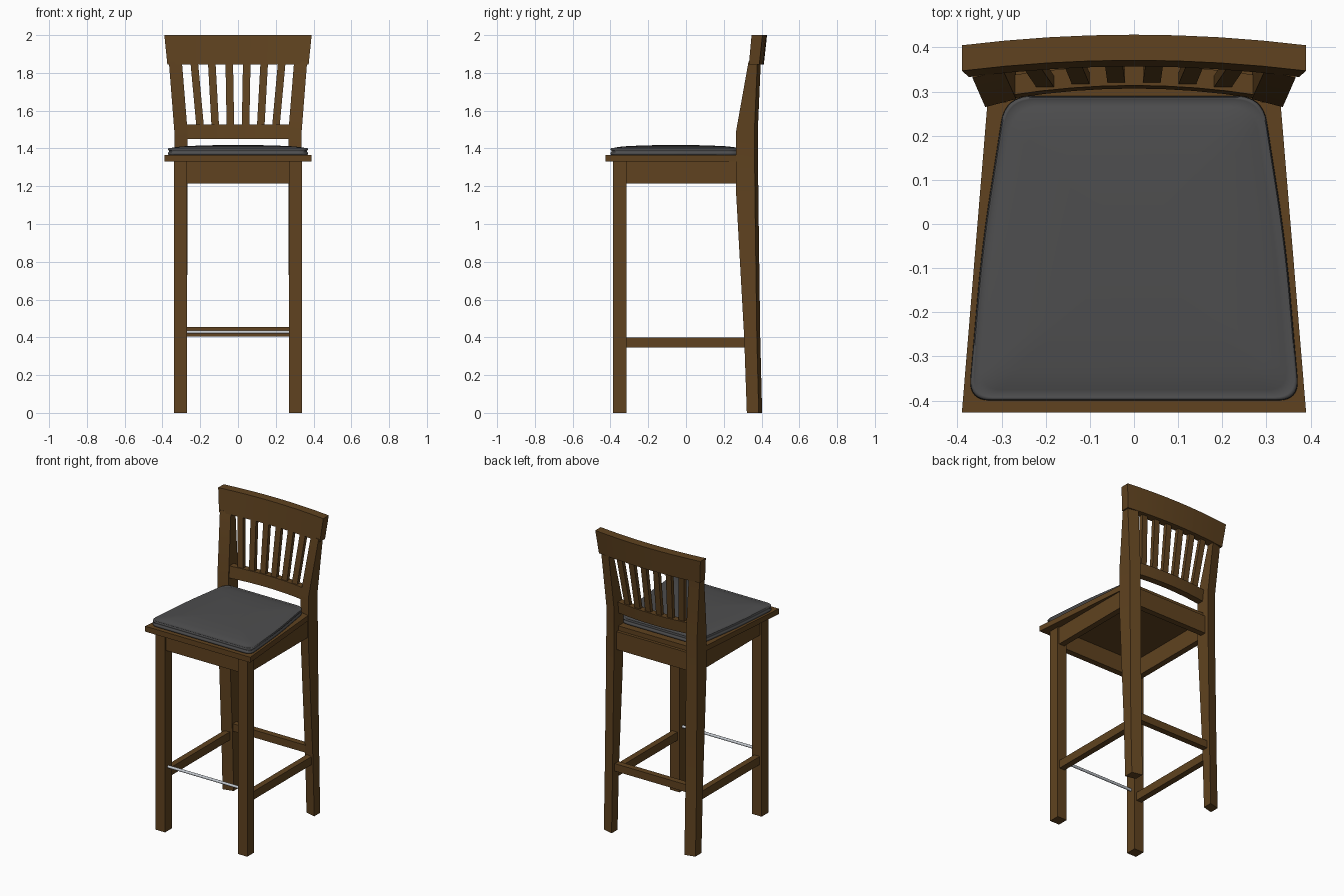
import bpy, bmesh, math

if "Cube" in bpy.data.objects:
    bpy.data.objects.remove(bpy.data.objects["Cube"])


def material(name, col):
    m = bpy.data.materials.new(name)
    m.diffuse_color = (*col, 1)
    m.use_nodes = True
    m.node_tree.nodes["Principled BSDF"].inputs["Base Color"].default_value = m.diffuse_color
    return m


wood = material("wood", (0.115, 0.055, 0.014))
fabric = material("fabric", (0.075, 0.075, 0.077))
metal = material("metal", (0.55, 0.58, 0.62))


def loft(name, rings, mat, smooth=0, bevel=0.0):
    """Skin a solid through a list of matching closed rings."""
    bm = bmesh.new()
    vr = [[bm.verts.new(p) for p in r] for r in rings]
    n = len(rings[0])
    for a, b in zip(vr, vr[1:]):
        for i in range(n):
            j = (i + 1) % n
            bm.faces.new((a[i], a[j], b[j], b[i]))
    bm.faces.new(vr[0][::-1])
    bm.faces.new(vr[-1])
    bmesh.ops.recalc_face_normals(bm, faces=bm.faces)
    me = bpy.data.meshes.new(name)
    bm.to_mesh(me)
    bm.free()
    ob = bpy.data.objects.new(name, me)
    bpy.context.collection.objects.link(ob)
    me.materials.append(mat)
    if bevel:
        b = ob.modifiers.new("soft_edges", 'BEVEL')
        b.width, b.segments = bevel, 2
    if smooth:
        bpy.context.view_layer.objects.active = ob
        bpy.ops.object.select_all(action='DESELECT')
        ob.select_set(True)
        bpy.ops.object.shade_smooth_by_angle(angle=math.radians(smooth))
    return ob


def box(name, x0, x1, y0, y1, z0, z1, bevel=0.0):
    xy = [(x0, y0), (x1, y0), (x1, y1), (x0, y1)]
    return loft(name, [[(x, y, z) for x, y in xy] for z in (z0, z1)], wood, bevel=bevel)


def curved_rail(name, half_bot, half_top, z0, z1, bot, top, bow):
    """Back rail bowed backwards; bot and top are (front y, back y) at the ends."""
    rings = []
    for i in range(9):
        t = -1 + i / 4
        d = bow * (1 - t * t)
        rings.append([(t * half_bot, bot[0] + d, z0), (t * half_bot, bot[1] + d, z0),
                      (t * half_top, top[1] + d, z1), (t * half_top, top[0] + d, z1)])
    return loft(name, rings, wood, smooth=30)


# Legs, side aprons and side stretchers, mirrored left and right
# back leg stations: z, inner x, outer x, front y, back y
stations = [(0, .27, .34, .322, .385), (.4, .27, .34, .308, .375), (1.15, .267, .337, .266, .365),
            (1.49, .267, .337, .265, .362), (1.86, .297, .366, .331, .378)]
skew = 0.018
for side, s in (("left", -1), ("right", 1)):
    box(f"front_leg_{side}", s * .27, s * .34, -.387, -.316, 0, 1.335)
    loft(f"back_leg_{side}", [[(s * xo, yf, z), (s * xi, yf + skew, z),
                               (s * xi, yb + skew, z), (s * xo, yb, z)]
                              for z, xi, xo, yf, yb in stations], wood, smooth=30)
    box(f"side_apron_{side}", s * .288, s * .328, -.33, .3, 1.215, 1.335)
    box(f"side_stretcher_{side}", s * .285, s * .325, -.33, .34, .345, .4)

# Front and back aprons, back stretcher
box("front_apron", -.28, .28, -.375, -.335, 1.215, 1.335)
box("back_apron", -.28, .28, .315, .355, 1.215, 1.335)
box("back_stretcher", -.28, .28, .33, .37, .405, .455)

# Metal foot bar
bpy.ops.mesh.primitive_cylinder_add(vertices=16, radius=.009, depth=.56, location=(0, -.352, .428),
                                    rotation=(0, math.pi / 2, 0))
bar = bpy.context.object
bar.name = "foot_bar"
bar.data.materials.append(metal)
bpy.ops.object.shade_smooth_by_angle()

# Tapered wooden seat
plan = [(-.39, -.427), (.39, -.427), (.332, .275), (.29, .275), (.29, .335),
        (-.29, .335), (-.29, .275), (-.332, .275)]
loft("seat", [[(x, y, z) for x, y in plan] for z in (1.33, 1.366)], wood)

# Backrest rails
curved_rail("top_rail", .374, .39, 1.845, 2.0, (.333, .388), (.347, .405), .024)
curved_rail("lower_back_rail", .272, .28, 1.45, 1.527, (.285, .33), (.292, .337), .022)

# Six fanned back slats
for k in range(6):
    u = (k - 2.5) / 2.5
    rings = []
    for cx, y, z in ((.2 * u, .297 + .022 * (1 - .5 * u * u), 1.51),
                     (.232 * u, .342 + .022 * (1 - .4 * u * u), 1.86)):
        w = .02
        rings.append([(cx - w, y, z), (cx + w, y, z), (cx + w, y + .026, z), (cx - w, y + .026, z)])
    loft(f"back_slat_{k + 1}", rings, wood)

# Cushion outline: tapered plan with rounded corners
corners = [(-.375, -.4), (.375, -.4), (.345, -.05), (.292, .29), (-.292, .29), (-.345, -.05)]
radii = [.05, .05, .12, .06, .06, .12]
outline = []
for i, (cx, cy) in enumerate(corners):
    ends = []
    for nx, ny in (corners[i - 1], corners[(i + 1) % 6]):
        d = math.hypot(nx - cx, ny - cy)
        ends.append((cx + (nx - cx) * radii[i] / d, cy + (ny - cy) * radii[i] / d))
    for j in range(9):
        t = j / 8
        a, b, c = (1 - t) ** 2, 2 * t * (1 - t), t * t
        outline.append((a * ends[0][0] + b * cx + c * ends[1][0],
                        a * ends[0][1] + b * cy + c * ends[1][1]))

# Cushion with piped rims at the lower and upper edges
section = [(.97, 1.364), (.992, 1.366), (1, 1.372), (.997, 1.379), (.985, 1.382), (.985, 1.388),
           (.997, 1.391), (.998, 1.397), (.99, 1.402), (.978, 1.402), (.97, 1.400), (.93, 1.405),
           (.8, 1.411), (.5, 1.416), (.2, 1.418)]
loft("cushion", [[(x * f, -.055 + (y + .055) * f, z) for x, y in outline] for f, z in section],
     fabric, smooth=60)
